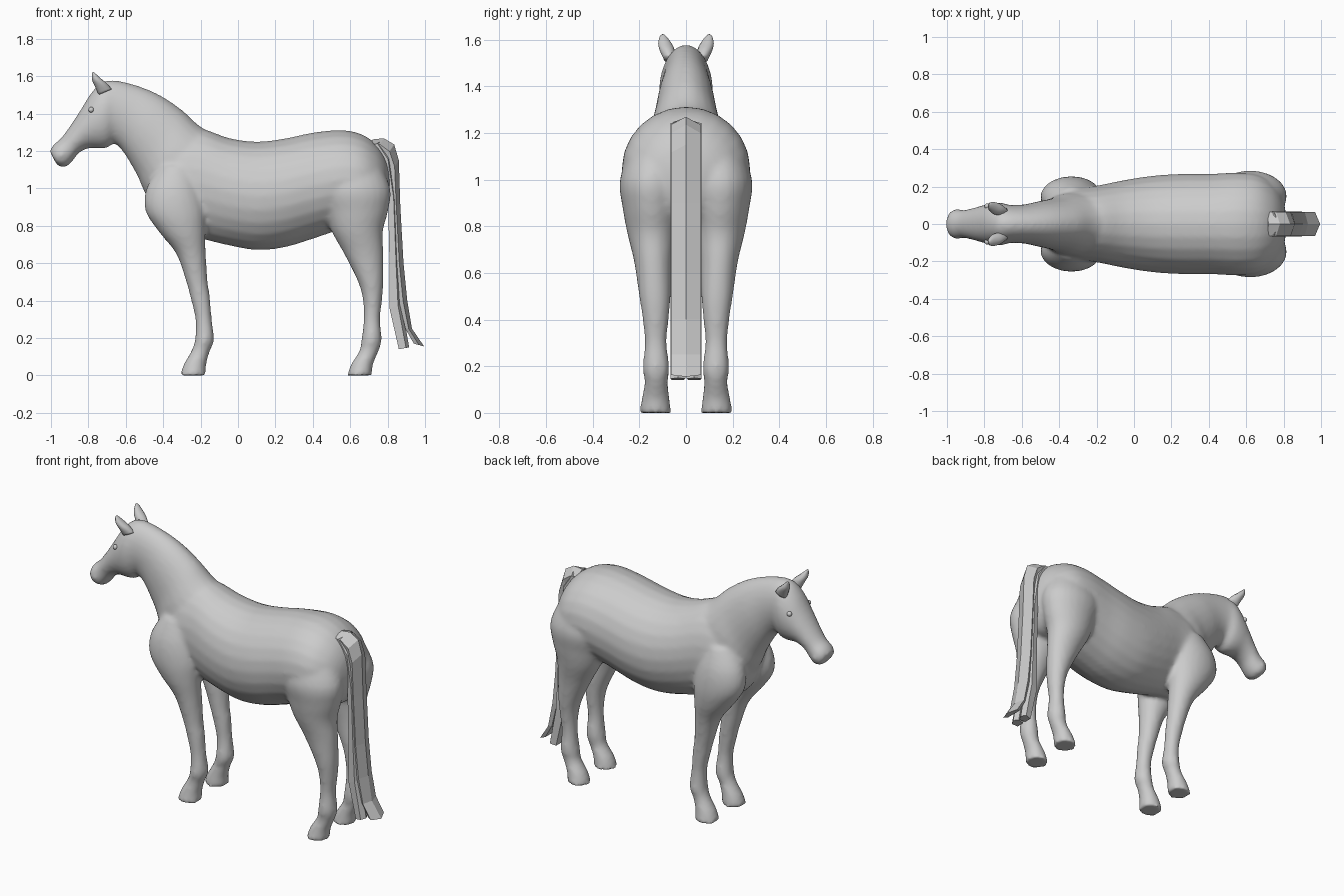
import bpy, bmesh, math
from mathutils import Vector

GREY = bpy.data.materials.new("plain_grey")
GREY.diffuse_color = (0.6, 0.6, 0.6, 1)


def spline(rows, steps):
    """Catmull-Rom interpolation through rows of numbers."""
    out = []
    for i in range(len(rows) - 1):
        a, b, c, d = (rows[max(0, min(len(rows) - 1, i + k))] for k in (-1, 0, 1, 2))
        for s in range(steps):
            t = s / steps
            out.append([0.5 * (2 * q + (r - p) * t + (2 * p - 5 * q + 4 * r - w) * t * t
                               + (3 * q - p - 3 * r + w) * t ** 3)
                        for p, q, r, w in zip(a, b, c, d)])
    return out + [list(rows[-1])]


def loft(bm, rows, steps=4, sides=24):
    """Row: top x, top z, bottom x, bottom z, centre y, half width."""
    rings = []
    for xa, za, xb, zb, yc, hw in spline(rows, steps):
        c = Vector(((xa + xb) / 2, yc, (za + zb) / 2))
        u = Vector(((xa - xb) / 2, 0, (za - zb) / 2))
        rings.append([bm.verts.new(c + u * math.cos(a) + Vector((0, hw * math.sin(a), 0)))
                      for a in (2 * math.pi * k / sides for k in range(sides))])
    faces = [bm.faces.new(rings[0]), bm.faces.new(rings[-1])]
    for r, s in zip(rings, rings[1:]):
        for k in range(sides):
            n = (k + 1) % sides
            faces.append(bm.faces.new((r[k], r[n], s[n], s[k])))
    bmesh.ops.recalc_face_normals(bm, faces=faces)


def finish(bm, name, smooth=True):
    me = bpy.data.meshes.new(name)
    bm.to_mesh(me)
    bm.free()
    me.materials.append(GREY)
    me.polygons.foreach_set("use_smooth", [smooth] * len(me.polygons))
    ob = bpy.data.objects.new(name, me)
    bpy.context.collection.objects.link(ob)
    return ob


bm = bmesh.new()

# Torso: x, top z, bottom z, half width
torso = [(-0.47, 1.10, 0.90, 0.07), (-0.43, 1.20, 0.82, 0.14), (-0.33, 1.30, 0.75, 0.19),
         (-0.2, 1.32, 0.73, 0.205), (-0.05, 1.27, 0.695, 0.235), (0.1, 1.25, 0.67, 0.258),
         (0.25, 1.267, 0.685, 0.268), (0.4, 1.298, 0.73, 0.268), (0.55, 1.312, 0.78, 0.275),
         (0.66, 1.29, 0.80, 0.265), (0.74, 1.235, 0.82, 0.22), (0.79, 1.16, 0.88, 0.15),
         (0.812, 1.08, 0.95, 0.06)]
loft(bm, [(x, t, x, b, 0, w) for x, t, b, w in torso])

# Neck and head, crest line against throat line
neck_head = [(-0.06, 1.25, -0.42, 0.82, 0.18), (-0.2, 1.33, -0.505, 0.99, 0.165),
             (-0.3, 1.42, -0.535, 1.06, 0.14), (-0.42, 1.50, -0.585, 1.15, 0.122),
             (-0.54, 1.55, -0.63, 1.215, 0.105), (-0.66, 1.578, -0.665, 1.24, 0.102),
             (-0.73, 1.565, -0.695, 1.218, 0.115), (-0.785, 1.51, -0.735, 1.212, 0.112),
             (-0.835, 1.43, -0.795, 1.215, 0.098), (-0.89, 1.345, -0.85, 1.19, 0.083),
             (-0.945, 1.27, -0.885, 1.145, 0.075), (-0.985, 1.235, -0.92, 1.115, 0.08),
             (-1.008, 1.20, -0.965, 1.12, 0.06)]
loft(bm, [(a, b, c, d, 0, w) for a, b, c, d, w in neck_head])

# Legs: z, front x, back x, centre y, half width
front_leg = [(1.12, -0.42, -0.24, 0.12, 0.07), (1.0, -0.49, -0.2, 0.135, 0.105),
             (0.88, -0.495, -0.175, 0.145, 0.11), (0.77, -0.425, -0.175, 0.145, 0.098),
             (0.65, -0.33, -0.172, 0.135, 0.077), (0.5, -0.277, -0.162, 0.13, 0.058),
             (0.42, -0.255, -0.15, 0.13, 0.052), (0.3, -0.228, -0.14, 0.13, 0.046),
             (0.19, -0.23, -0.128, 0.128, 0.056), (0.13, -0.25, -0.15, 0.128, 0.05),
             (0.06, -0.29, -0.17, 0.13, 0.06), (0.0, -0.312, -0.17, 0.132, 0.069)]
hind_leg = [(1.15, 0.46, 0.75, 0.13, 0.1), (1.0, 0.42, 0.815, 0.147, 0.137),
            (0.88, 0.46, 0.803, 0.147, 0.125), (0.77, 0.5, 0.775, 0.145, 0.107),
            (0.65, 0.567, 0.778, 0.14, 0.083), (0.5, 0.642, 0.778, 0.133, 0.068),
            (0.4, 0.668, 0.77, 0.13, 0.056), (0.3, 0.672, 0.76, 0.13, 0.048),
            (0.19, 0.66, 0.768, 0.128, 0.057), (0.13, 0.648, 0.752, 0.128, 0.05),
            (0.06, 0.605, 0.722, 0.13, 0.06), (0.0, 0.583, 0.716, 0.132, 0.069)]
for leg in (front_leg, hind_leg):
    for side in (-1, 1):
        loft(bm, [(f, z, b, z, side * y, w) for z, f, b, y, w in leg])

# Blend torso, neck and legs into one skin
body = finish(bm, "body")
remesh = body.modifiers.new("blend", 'REMESH')
remesh.mode = 'VOXEL'
remesh.voxel_size = 0.013
remesh.use_smooth_shade = True
relax = body.modifiers.new("relax", 'SMOOTH')
relax.factor = 0.5
relax.iterations = 8

# Ears and eyes
for side, label in ((-1, "right"), (1, "left")):
    bm = bmesh.new()
    ear = [(-0.675, 1.53, -0.745, 1.50, 0.07, 0.025), (-0.70, 1.56, -0.765, 1.545, 0.08, 0.032),
           (-0.73, 1.585, -0.78, 1.58, 0.09, 0.029), (-0.76, 1.612, -0.78, 1.615, 0.098, 0.014),
           (-0.772, 1.622, -0.776, 1.623, 0.1, 0.003)]
    loft(bm, [(a, b, c, d, side * y, w) for a, b, c, d, y, w in ear], 3, 12)
    finish(bm, label + "_ear")
    bm = bmesh.new()
    bmesh.ops.create_uvsphere(bm, u_segments=12, v_segments=8, radius=0.015)
    bmesh.ops.translate(bm, verts=bm.verts, vec=(-0.785, side * 0.095, 1.42))
    finish(bm, label + "_eye")


def lock(name, path, half, y0, ridge):
    """Faceted hair lock: path of (outer x, outer z, inner x, inner z)."""
    bm = bmesh.new()
    rings = []
    for ox, oz, ix, iz in path:
        mx, mz = ox + (ix - ox) * ridge, oz + (iz - oz) * ridge
        pts = [(ox, 0, oz), (mx, half, mz), (ix, half * 0.8, iz),
               (ix, -half * 0.8, iz), (mx, -half, mz)]
        rings.append([bm.verts.new((x, y + y0, z)) for x, y, z in pts])
    for r, s in zip(rings, rings[1:]):
        for k in range(5):
            bm.faces.new((r[k], r[(k + 1) % 5], s[(k + 1) % 5], s[k]))
    bm.faces.new(rings[0])
    bm.faces.new(rings[-1])
    bmesh.ops.recalc_face_normals(bm, faces=bm.faces)
    finish(bm, name, False)


# Tail: flared outer lock and two inner side locks
lock("tail_outer", [(0.72, 1.262, 0.70, 1.22), (0.78, 1.268, 0.74, 1.2), (0.835, 1.235, 0.785, 1.16),
                    (0.86, 1.15, 0.815, 1.08), (0.868, 0.9, 0.825, 0.9), (0.885, 0.6, 0.84, 0.6),
                    (0.905, 0.4, 0.86, 0.4), (0.93, 0.25, 0.895, 0.25), (0.995, 0.155, 0.94, 0.17)],
     0.065, 0, 0.5)
for side, label in ((-1, "right"), (1, "left")):
    lock("tail_side_" + label, [(0.76, 1.25, 0.71, 1.22), (0.82, 1.17, 0.76, 1.12),
                                (0.845, 0.95, 0.802, 0.95), (0.86, 0.6, 0.81, 0.6),
                                (0.875, 0.38, 0.81, 0.36), (0.915, 0.15, 0.86, 0.14)],
         0.032, side * 0.035, 0.3)
